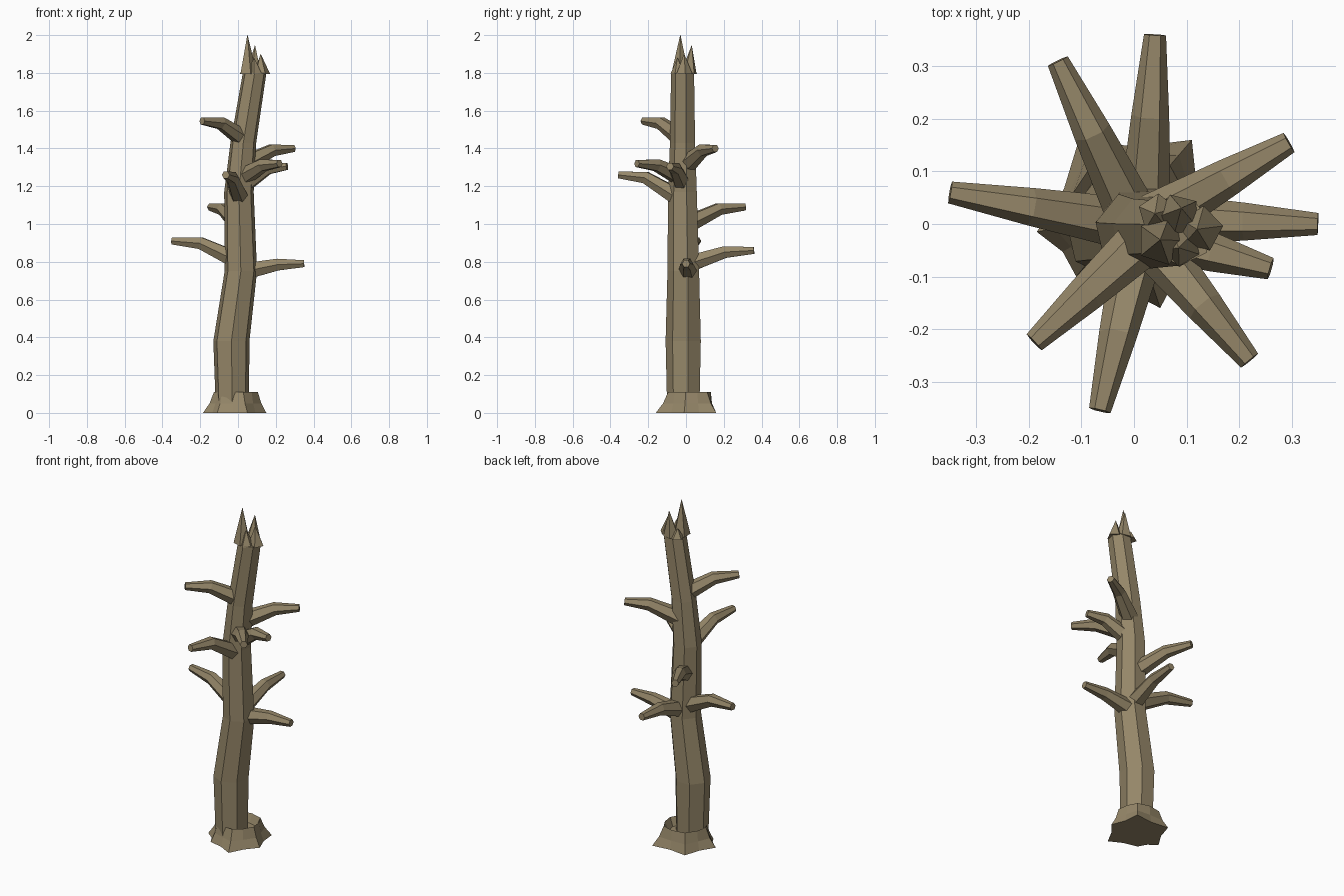
import bpy, bmesh
from math import sin, cos, pi, radians
from mathutils import Vector

cube = bpy.data.objects.get("Cube")
if cube:
    bpy.data.objects.remove(cube, do_unlink=True)

bark = bpy.data.materials.new("weathered_bark")
bark.use_nodes = True
colour = (0.30, 0.24, 0.14, 1)
bark.diffuse_color = colour
bark.node_tree.nodes["Principled BSDF"].inputs["Base Color"].default_value = colour


def loft(name, rings):
    """Skin a list of equally long point rings and cap both ends."""
    bm = bmesh.new()
    loops = [[bm.verts.new(p) for p in ring] for ring in rings]
    n = len(loops[0])
    for a, b in zip(loops, loops[1:]):
        for i in range(n):
            j = (i + 1) % n
            bm.faces.new((a[i], a[j], b[j], b[i]))
    bm.faces.new(loops[0][::-1])
    bm.faces.new(loops[-1])
    bmesh.ops.recalc_face_normals(bm, faces=bm.faces)
    mesh = bpy.data.meshes.new(name)
    bm.to_mesh(mesh)
    bm.free()
    mesh.materials.append(bark)
    obj = bpy.data.objects.new(name, mesh)
    bpy.context.collection.objects.link(obj)
    return obj


def flat_ring(x, y, z, r, sides, start):
    return [(x + r * cos(start + 2 * pi * i / sides),
             y + r * sin(start + 2 * pi * i / sides), z) for i in range(sides)]


# Crooked trunk: x, y, z, radius
trunk = [(-0.03, -0.01, 0.03, 0.09), (-0.035, -0.01, 0.38, 0.098),
         (0.015, -0.01, 0.75, 0.088), (0.005, -0.015, 1.17, 0.08),
         (0.028, -0.015, 1.43, 0.07), (0.088, -0.015, 1.8, 0.064)]
loft("trunk", [flat_ring(x, y, z, r, 7, -pi / 2) for x, y, z, r in trunk])

# Flared root collar with pointed toes and a sunken rim
toes = [(0.11, 0.16), (-0.105, 0.16), (-0.185, -0.015),
        (-0.11, -0.10), (0.05, -0.16), (0.15, -0.01)]
outline = []
for i, p in enumerate(toes):
    a, b = Vector(p), Vector(toes[(i + 1) % len(toes)])
    outline += [a, (a + b) * 0.46]
centre = Vector((-0.01, 0.02))


def collar(z, size, roundness):
    ring = []
    for p in outline:
        d = p - centre
        d = d.lerp(d.normalized() * 0.16, roundness) * size
        ring.append((centre.x + d.x, centre.y + d.y, z))
    return ring


loft("root_collar", [collar(0, 1, 0), collar(0.05, 0.84, 0.4),
                     collar(0.11, 0.73, 0.8), collar(0.06, 0.6, 0.8)])


# Upward-curving broken branches
def branch(name, start, tip):
    start, tip = Vector(start), Vector(tip)
    mid = start.lerp(tip, 0.55)
    mid.z = start.z + 0.88 * (tip.z - start.z)
    path = [start, mid, tip]
    directions = [mid - start, tip - start, tip - mid]
    out = Vector((tip.x - start.x, tip.y - start.y, 0)).normalized()
    side = Vector((-out.y, out.x, 0))
    rings = []
    for p, d, r in zip(path, directions, (0.05, 0.036, 0.021)):
        up = d.normalized().cross(side)
        rings.append([p + r * (side * cos(k * pi / 3) + up * sin(k * pi / 3))
                      for k in range(6)])
    loft(name, rings)


branches = {
    "lower_back": ((0.02, 0.02, 0.79), (0.04, 0.36, 0.86)),
    "lower_right": ((-0.01, 0.0, 0.81), (-0.35, 0.06, 0.91)),
    "lower_left": ((0.04, 0.01, 0.75), (0.35, 0.0, 0.79)),
    "middle_back": ((0.0, 0.01, 1.0), (-0.145, 0.31, 1.09)),
    "middle_front": ((0.01, -0.04, 1.14), (-0.065, -0.355, 1.26)),
    "middle_left": ((0.03, -0.02, 1.21), (0.26, -0.085, 1.305)),
    "upper_front_left": ((0.03, -0.03, 1.25), (0.22, -0.26, 1.32)),
    "upper_back_left": ((0.04, 0.01, 1.32), (0.295, 0.155, 1.4)),
    "upper_front_right": ((0.03, -0.02, 1.45), (-0.19, -0.225, 1.545)),
}
for label, (start, tip) in branches.items():
    branch(label + "_branch", start, tip)


# Splintered top: base centre, radius, tip
splinters = [((0.052, -0.032), 0.048, (0.05, -0.03, 2.0)),
             ((0.085, 0.015), 0.044, (0.09, 0.03, 1.945)),
             ((0.125, -0.01), 0.045, (0.12, -0.01, 1.9)),
             ((0.09, -0.042), 0.04, (0.085, -0.045, 1.88)),
             ((0.045, 0.02), 0.038, (0.04, 0.02, 1.85))]
for i, ((x, y), r, (tx, ty, tz)) in enumerate(splinters):
    loft("splinter_%d" % (i + 1),
         [flat_ring(x, y, 1.795, r, 5, radians(40 * i)),
          flat_ring(tx, ty, tz, 0.001, 5, radians(40 * i))])
